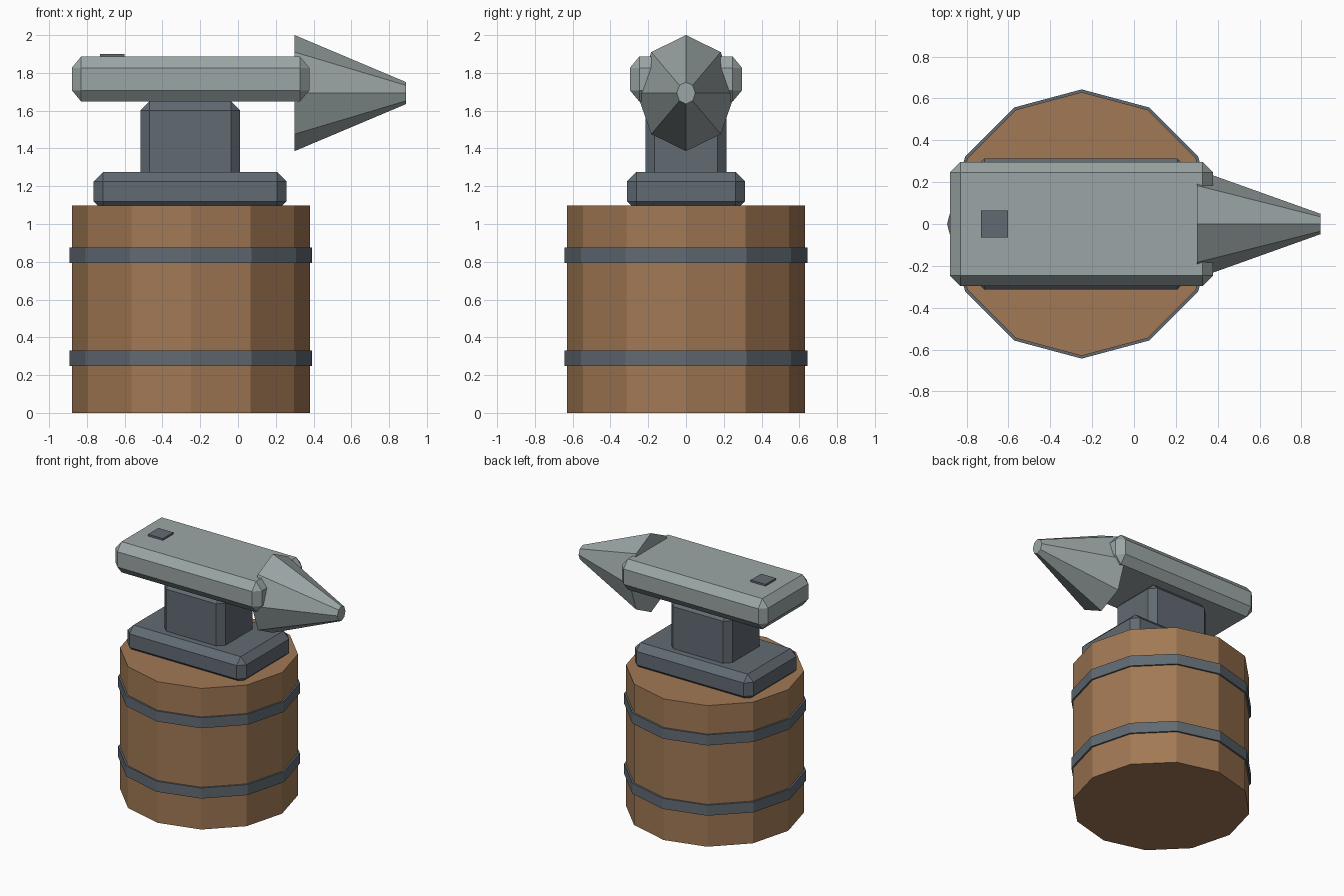
import bpy, bmesh
from math import pi
from mathutils import Matrix

if "Cube" in bpy.data.objects:
    bpy.data.objects.remove(bpy.data.objects["Cube"])


def material(name, rgb):
    m = bpy.data.materials.new(name)
    m.diffuse_color = (*rgb, 1)
    m.use_nodes = True
    m.node_tree.nodes["Principled BSDF"].inputs["Base Color"].default_value = m.diffuse_color
    return m


WOOD = material("wood", (0.36, 0.19, 0.09))
IRON = material("dark_iron", (0.12, 0.145, 0.17))
STEEL = material("steel", (0.33, 0.38, 0.38))


def finish(name, bm, mat):
    bmesh.ops.recalc_face_normals(bm, faces=bm.faces)
    me = bpy.data.meshes.new(name)
    bm.to_mesh(me)
    bm.free()
    me.materials.append(mat)
    ob = bpy.data.objects.new(name, me)
    bpy.context.collection.objects.link(ob)
    return ob


def block(name, x, y, z, mat, bevel=0.0, z_stretch=1.0):
    """Chamfered box from (min, max) ranges; y is the half width."""
    bm = bmesh.new()
    bmesh.ops.create_cube(bm, size=1)
    bmesh.ops.scale(bm, vec=(x[1] - x[0], 2 * y, (z[1] - z[0]) / z_stretch), verts=bm.verts)
    if bevel:
        bmesh.ops.bevel(bm, geom=bm.edges[:], offset=bevel, segments=1,
                        affect='EDGES', profile=0.5)
    bmesh.ops.scale(bm, vec=(1, 1, z_stretch), verts=bm.verts)
    bmesh.ops.translate(bm, vec=(sum(x) / 2, 0, sum(z) / 2), verts=bm.verts)
    return finish(name, bm, mat)


def drum(name, r, z0, z1, mat):
    """Twelve-sided upright cylinder on the stump axis."""
    bm = bmesh.new()
    bmesh.ops.create_cone(bm, cap_ends=True, segments=12, radius1=r, radius2=r, depth=z1 - z0,
                          matrix=Matrix.Translation((-0.25, 0, (z0 + z1) / 2)))
    return finish(name, bm, mat)


# Wooden stump with two iron hoops
drum("stump", 0.63, 0, 1.098, WOOD)
for name, z in (("lower_hoop", 0.288), ("upper_hoop", 0.835)):
    drum(name, 0.643, z - 0.041, z + 0.041, IRON)

# Anvil foot, waist and body
block("foot", (-0.765, 0.257), 0.313, (1.07, 1.275), IRON, 0.05)
block("waist", (-0.516, 0.01), 0.215, (1.20, 1.65), IRON, 0.048)
block("body", (-0.88, 0.378), 0.297, (1.648, 1.887), STEEL, 0.05, 1.2)

# Square tool hole marker on the heel
block("tool_hole", (-0.73, -0.602), 0.064, (1.86, 1.901), IRON)

# Eight-sided horn, narrower in y than in z
bm = bmesh.new()
bmesh.ops.create_cone(bm, cap_ends=True, segments=8, radius1=0.307, radius2=0.058, depth=0.59)
bmesh.ops.rotate(bm, verts=bm.verts, matrix=Matrix.Rotation(pi / 2, 3, 'Y'))
bmesh.ops.scale(bm, vec=(1, 0.26 / 0.307, 1), verts=bm.verts)
bmesh.ops.translate(bm, vec=(0.595, 0, 1.693), verts=bm.verts)
finish("horn", bm, STEEL)
